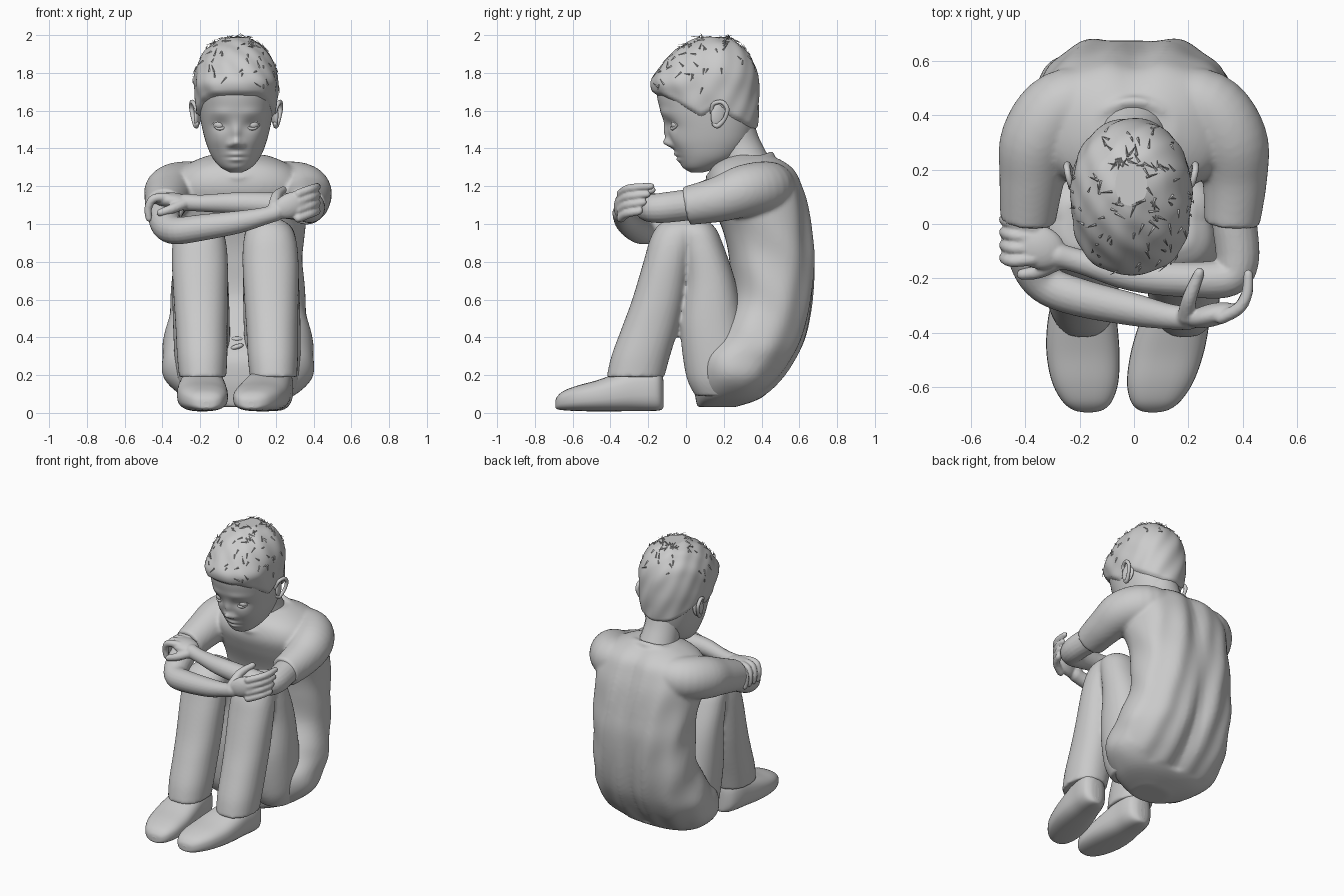
import bpy, bmesh, math, random
from math import sin, cos, pi, exp, copysign
from mathutils import Vector

if "Cube" in bpy.data.objects:
    bpy.data.objects.remove(bpy.data.objects["Cube"])
random.seed(4)


def spline(pts, sub):
    """Catmull-Rom through vectors of any size."""
    out = []
    for i in range(len(pts) - 1):
        p0, p1, p2, p3 = pts[max(i - 1, 0)], pts[i], pts[i + 1], pts[min(i + 2, len(pts) - 1)]
        for k in range(sub):
            t = k / sub
            out.append(p1 + (p2 - p0) * (t / 2) + (p0 * 2 - p1 * 5 + p2 * 4 - p3) * (t * t / 2)
                       + (p1 * 3 - p0 - p2 * 3 + p3) * (t ** 3 / 2))
    return out + [pts[-1].copy()]


def make(name, verts, faces):
    me = bpy.data.meshes.new(name)
    me.from_pydata(verts, [], faces)
    bm = bmesh.new()
    bm.from_mesh(me)
    bmesh.ops.recalc_face_normals(bm, faces=bm.faces)
    for f in bm.faces:
        f.smooth = len(f.verts) == 4
    bm.to_mesh(me)
    bm.free()
    ob = bpy.data.objects.new(name, me)
    bpy.context.collection.objects.link(ob)
    return ob


def skin(name, rings):
    """Join rings of points into a capped surface."""
    n = len(rings[0])
    faces = [(i * n + j, i * n + (j + 1) % n, (i + 1) * n + (j + 1) % n, (i + 1) * n + j)
             for i in range(len(rings) - 1) for j in range(n)]
    faces += [tuple(range(n)), tuple(range((len(rings) - 1) * n, len(rings) * n))]
    return make(name, [p for r in rings for p in r], faces)


def loft(name, table, power=2.0, sub=6, n=48, shape=None):
    """Rings of (z, x centre, y front, y back, half width)."""
    rings = []
    for z, x, yf, yb, w in spline([Vector(t) for t in table], sub):
        ring = []
        for j in range(n):
            a = 2 * pi * j / n
            c, s = [copysign(abs(v) ** (2 / power), v) for v in (cos(a), sin(a))]
            p = Vector((x + w * c, (yf + yb) / 2 + (yb - yf) / 2 * s, z))
            ring.append(shape(p) if shape else p)
        rings.append(ring)
    return skin(name, rings)


def tube(name, pts, n=20, sub=5, rounded=True):
    """Round tube through (x, y, z, radius)."""
    path = spline([Vector(p) for p in pts], sub)
    cs, rs = [p.to_3d() for p in path], [p[3] for p in path]
    if rounded:
        for end in (0, -1):
            d = (cs[end] - cs[1 if end == 0 else -2]).normalized()
            c, r = cs[end], rs[end]
            for a in (0.5, 0.95, 1.35):
                k = 0 if end == 0 else len(cs)
                cs.insert(k, c + d * r * sin(a))
                rs.insert(k, r * cos(a))
    rings, u = [], None
    for i, c in enumerate(cs):
        t = (cs[min(i + 1, len(cs) - 1)] - cs[max(i - 1, 0)]).normalized()
        u = (u - t * u.dot(t)).normalized() if u else t.orthogonal().normalized()
        v = t.cross(u)
        rings.append([c + (u * cos(2 * pi * j / n) + v * sin(2 * pi * j / n)) * rs[i] for j in range(n)])
    return skin(name, rings)


def ball(name, loc, size, rot=(0, 0, 0)):
    bpy.ops.mesh.primitive_uv_sphere_add(segments=28, ring_count=16, location=loc, rotation=rot)
    ob = bpy.context.object
    ob.name, ob.scale = name, size
    bpy.ops.object.shade_smooth()
    return ob


def merge(name, parts, voxel, smooth):
    """Fuse overlapping parts into one soft surface."""
    bpy.ops.object.select_all(action='DESELECT')
    for p in parts:
        p.select_set(True)
    bpy.context.view_layer.objects.active = parts[0]
    bpy.ops.object.join()
    ob = parts[0]
    ob.name = name
    m = ob.modifiers.new("fuse", 'REMESH')
    m.mode, m.voxel_size, m.use_smooth_shade = 'VOXEL', voxel, True
    m = ob.modifiers.new("soften", 'SMOOTH')
    m.factor, m.iterations = .5, smooth


# Shirt body, with spine groove and cloth folds
def folds(p):
    q = p.copy()
    if p.y > 0.4 and p.z > 0.1:
        fade = max(0, min(1, (1.35 - p.z) * 3))
        q.y -= 0.024 * exp(-(p.x / 0.07) ** 2) + 0.008 * sin(p.x * 36 + p.z * 6) * fade
    q.x *= 1 + 0.014 * sin(p.z * 20 + p.y * 16)
    return q


shirt = [loft("body", [(0.03, 0, .06, .26, .12), (0.08, 0, .05, .4, .28), (0.18, 0, .035, .51, .385),
               (0.3, 0, .045, .59, .405), (0.42, 0, .14, .64, .385), (0.6, 0, .235, .675, .355),
               (0.8, 0, .23, .69, .345), (0.95, 0, .2, .675, .35), (1.1, 0, .14, .65, .365),
               (1.2, 0, .11, .62, .36), (1.28, 0, .125, .585, .32), (1.33, 0, .17, .53, .24),
               (1.365, 0, .25, .46, .15)], power=2.4, n=80, shape=folds)]
shirt.append(tube("collar", [(.17 * sin(a), .285 - .165 * cos(a), 1.305 - .06 * cos(a), .02)
                  for a in [2 * pi * k / 12 for k in range(13)]], n=10, rounded=False))
# Sleeves
shirt.append(tube("sleeve_l", [(.08, .47, 1.2, .11), (.26, .43, 1.195, .137), (.352, .31, 1.175, .138),
                  (.37, .17, 1.13, .12), (.36, .0, 1.095, .102)], n=32, rounded=False))
shirt.append(tube("sleeve_r", [(-.08, .47, 1.2, .11), (-.26, .43, 1.195, .137), (-.352, .31, 1.175, .138),
                  (-.375, .17, 1.135, .12), (-.39, .01, 1.085, .102)], n=32, rounded=False))
merge("shirt", shirt, .012, 5)
tube("neck", [(0, .34, 1.24, .15), (-.005, .31, 1.33, .127), (-.01, .275, 1.42, .118), (-.01, .24, 1.52, .12)])

# Crossed arms, palms and thumbs
left = [tube("arm", [(.37, .05, 1.105, .085), (.37, 0, 1.1, .083), (.38, -.13, 1.085, .08), (.345, -.195, 1.085, .073),
             (.22, -.205, 1.1, .066), (0, -.19, 1.11, .058), (-.19, -.14, 1.11, .045), (-.28, -.115, 1.115, .046)]),
        ball("palm", (-.35, -.085, 1.125), (.1, .08, .042), (0, .05, -.35)),
        tube("thumb", [(-.28, -.14, 1.11, .03), (-.35, -.175, 1.08, .026), (-.41, -.185, 1.06, .021)], n=12)]
right = [tube("arm", [(-.39, .06, 1.085, .088), (-.395, 0, 1.06, .085), (-.378, -.13, .995, .082),
              (-.325, -.22, .965, .073), (-.2, -.27, .98, .07), (0, -.315, 1.01, .06), (.13, -.34, 1.04, .047),
              (.2, -.345, 1.06, .045)]),
         ball("palm", (.285, -.335, 1.1), (.105, .042, .068), (0, -.35, .25)),
         tube("thumb", [(.19, -.34, 1.09, .032), (.205, -.27, 1.15, .027), (.24, -.18, 1.18, .02)], n=12)]
# Wrapping fingers
for k in range(4):
    y = .005 - .047 * k
    left.append(tube("finger", [(-.37, y * .8 - .02, 1.14, .024), (-.445, y, 1.135, .023),
                                (-.475, y + .01, 1.085, .021), (-.472, y + .015, 1.03, .018)], n=12))
    z = 1.17 - .043 * k
    right.append(tube("finger", [(.32, -.345, z - .01, .024), (.385, -.31, z + .015, .023),
                                 (.415, -.255, z + .025, .021), (.42, -.185 - .02 * k, z + .03, .018)], n=12))
merge("left_arm", left, .007, 3)
merge("right_arm", right, .007, 3)

# Trouser legs and shoes
for side, s in (("right", -1), ("left", 1)):
    def leg_x(z):
        return s * .187 - .02 * (z - .2) / .8
    shin = loft("shin", [(z, leg_x(z), f, b, w) for z, f, b, w in
                [(.19, -.42, -.115, .125), (.3, -.395, -.085, .133), (.45, -.34, -.04, .137), (.6, -.285, -.005, .143),
                 (.8, -.225, .03, .148), (.92, -.19, .06, .138), (.99, -.15, .08, .11), (1.03, -.09, .05, .05)]], 2.2)
    thigh = loft("thigh", [(z, leg_x(z), f, b, w) for z, f, b, w in
                 [(.09, .05, .3, .1), (.2, .0, .36, .14), (.45, -.03, .31, .15), (.7, -.01, .26, .148),
                  (.88, -.03, .2, .142), (.98, -.05, .155, .12), (1.03, -.01, .09, .05)]], 2.2)
    merge("trouser_leg_" + side, [shin, thigh], .012, 2)
    rings = []
    for y, w, low, top in spline([Vector(t) for t in [
            (-.692, .015, .03, .06), (-.683, .055, .02, .085), (-.65, .092, .014, .115), (-.58, .122, .01, .143),
            (-.48, .134, .008, .17), (-.38, .13, .008, .205), (-.28, .116, .01, .24), (-.2, .105, .01, .25),
            (-.15, .085, .012, .235), (-.125, .05, .02, .2), (-.118, .015, .04, .15)]], 5):
        x = -.168 - .022 * sin((y + .69) * 5) if s < 0 else .07 + .24 * (y + .69)
        mid, half = (low + top) / 2, (top - low) / 2
        rings.append([Vector((x + w * copysign(abs(cos(a)) ** .75, cos(a)), y,
                              mid + half * copysign(abs(sin(a)) ** .75, sin(a))))
                      for a in [2 * pi * j / 32 for j in range(32)]])
    skin("shoe_" + side, rings)

# Drawstring between the legs
for k, z in enumerate((.35, .39, .43)):
    ball(f"drawstring_{k}", (-.005, .08 + .05 * k, z), (.035, .02, .014), (0, .3 * (k - 1), 0))

# Head: face features are soft bumps and dents (x, z, width, height, depth)
FACE = [(0, 1.428, .03, .024, -.04), (0, 1.48, .022, .045, -.022), (-.033, 1.418, .016, .015, -.014),
        (.033, 1.418, .016, .015, -.014), (-.085, 1.525, .045, .03, .018), (.085, 1.525, .045, .03, .018),
        (-.08, 1.59, .06, .022, -.006), (.08, 1.59, .06, .022, -.006), (-.1, 1.44, .05, .05, -.01),
        (.1, 1.44, .05, .05, -.01), (0, 1.368, .04, .014, -.014), (0, 1.34, .034, .013, -.014),
        (0, 1.353, .05, .005, .007), (0, 1.3, .04, .025, -.008)]
HEAD = [(1.272, .03, .09, .03), (1.3, -.01, .17, .082), (1.35, -.04, .27, .125), (1.42, -.07, .33, .156),
        (1.5, -.1, .358, .178), (1.6, -.135, .37, .197), (1.7, -.155, .372, .207), (1.8, -.135, .362, .203),
        (1.88, -.08, .33, .172), (1.94, .0, .275, .12), (1.972, .07, .22, .055)]


def face(p):
    if p.y < .1:
        for x, z, w, h, d in FACE:
            p.y += d * exp(-((p.x + .01 - x) / w) ** 2 - ((p.z - z) / h) ** 2)
    return p


head = loft("head", [(z, -.01, f, b, w) for z, f, b, w in HEAD], 2.15, 9, 96, face)

# Hair cap: head copy pushed out above the hairline
LINE = [(-.3, 1.69), (-.13, 1.675), (-.05, 1.64), (.08, 1.56), (.16, 1.61), (.24, 1.56), (.45, 1.44)]


def hairline(y):
    for (a, za), (b, zb) in zip(LINE, LINE[1:]):
        if y <= b:
            return za + (zb - za) * (y - a) / (b - a)
    return LINE[-1][1]


hair = head.copy()
hair.data = head.data.copy()
hair.name = "hair"
bpy.context.collection.objects.link(hair)
bm = bmesh.new()
bm.from_mesh(hair.data)
bm.normal_update()
tufts = []
for v in list(bm.verts):
    h = v.co.z - hairline(v.co.y)
    if h < -.025:
        bm.verts.remove(v)
        continue
    k = max(0, min(1, (h + .005) / .03))
    brim = .022 * exp(-((v.co.z - 1.745) / .05) ** 2) * max(0, min(1, (.05 - v.co.y) / .15))
    lump = .004 * sin(v.co.x * 50 + v.co.z * 30) * sin(v.co.y * 40)
    v.co += v.normal * (-.01 + k * (.025 + brim + lump))
    if v.co.z > 1.72 and random.random() < (.04 if v.co.z > 1.82 else .02 * (v.co.y < .15)):
        tufts.append((v.co.copy(), v.normal.copy()))
bm.to_mesh(hair.data)
bm.free()

# Short loose tufts lying close to the scalp
verts, faces = [], []
for p, nrm in tufts:
    side = nrm.cross(Vector((random.uniform(-1, 1), random.uniform(-1, 1), .2))).normalized()
    tip = p + (side + nrm * random.uniform(.1, .35)) * random.uniform(.025, .05)
    across = nrm.cross(side) * .005
    b = len(verts)
    verts += [p + across, p - across, p + nrm * .006, tip]
    faces += [(b, b + 1, b + 2), (b, b + 1, b + 3), (b + 1, b + 2, b + 3), (b + 2, b, b + 3)]
make("hair_tufts", verts, faces)

# Eyes, lids and ears
for side, s in (("right", -1), ("left", 1)):
    x = s * .085 - .01
    ball("eye_" + side, (x, -.048, 1.525), (.036, .031, .026))
    for part, dz in (("upper", .021), ("lower", -.019)):
        tube(f"{part}_lid_{side}", [(x - s * .038, -.072, 1.522, .005), (x - s * .012, -.076, 1.525 + dz, .008),
                                    (x + s * .014, -.067, 1.525 + dz, .008), (x + s * .038, -.045, 1.525, .005)], n=8)
    e = s * .212 - .01
    ball("ear_" + side, (e - s * .008, .172, 1.58), (.016, .042, .066), (-.15, 0, s * .3))
    tube("ear_rim_" + side, [(e - s * .008, .135, 1.59, .009), (e + s * .01, .145, 1.635, .011),
                             (e + s * .022, .19, 1.645, .012), (e + s * .024, .218, 1.61, .012),
                             (e + s * .014, .203, 1.555, .011), (e, .168, 1.52, .014),
                             (e - s * .005, .148, 1.53, .012)], n=10)
